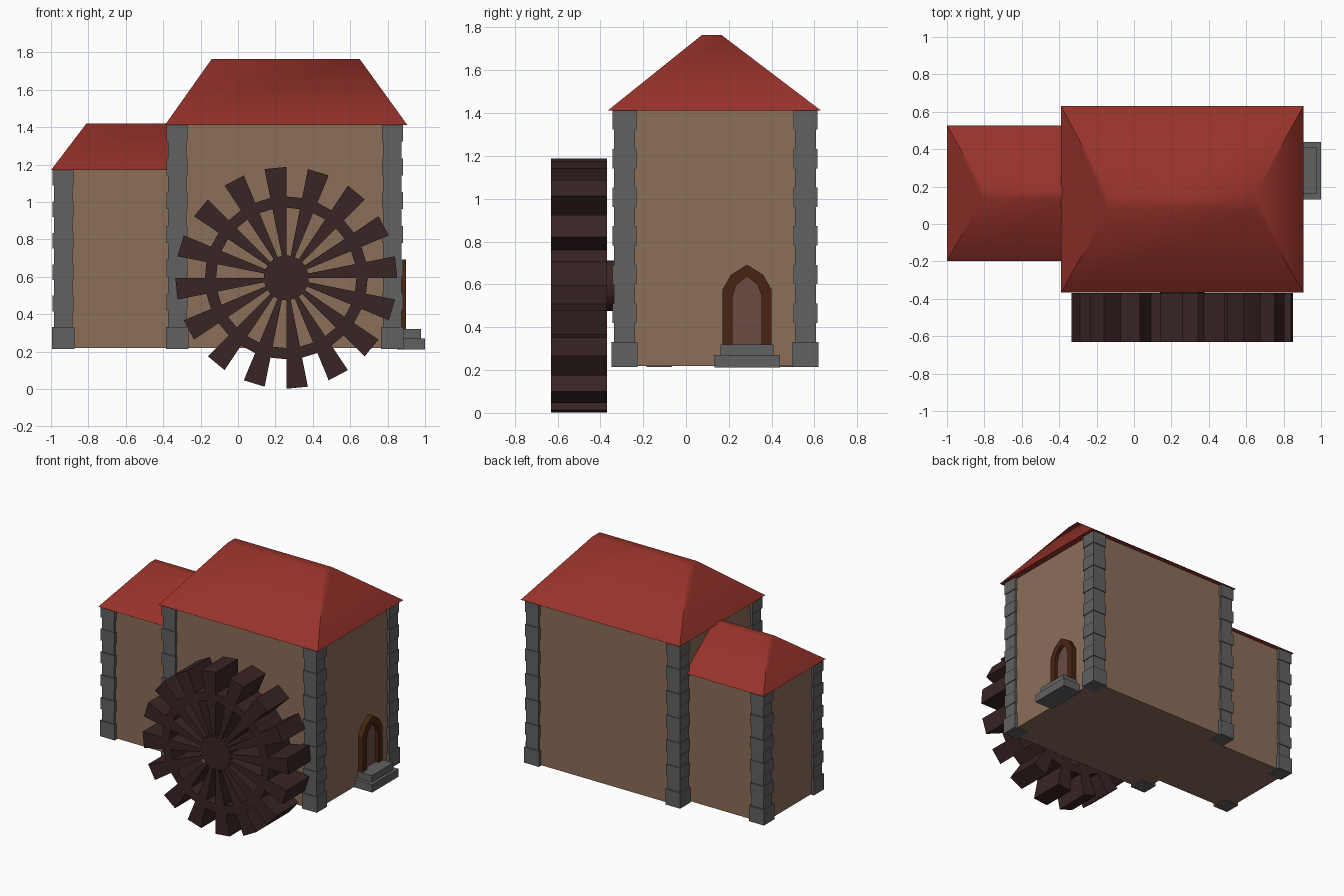
import bpy, bmesh, math

if "Cube" in bpy.data.objects:
    bpy.data.objects.remove(bpy.data.objects["Cube"])


def mat(name, rgb):
    m = bpy.data.materials.new(name)
    m.diffuse_color = (*rgb, 1)
    m.use_nodes = True
    m.node_tree.nodes["Principled BSDF"].inputs["Base Color"].default_value = m.diffuse_color
    return m


PLASTER = mat("plaster", (0.262, 0.156, 0.102))
STONE = mat("grey stone", (0.12, 0.12, 0.12))
TILE = mat("red roof", (0.305, 0.032, 0.023))
WHEEL = mat("dark wheel wood", (0.041, 0.018, 0.018))
FRAME = mat("brown frame wood", (0.065, 0.018, 0.006))
DOOR = mat("door panel", (0.147, 0.07, 0.055))


def finish(bm, name, material, smooth=None):
    bmesh.ops.recalc_face_normals(bm, faces=bm.faces[:])
    me = bpy.data.meshes.new(name)
    bm.to_mesh(me)
    bm.free()
    ob = bpy.data.objects.new(name, me)
    bpy.context.collection.objects.link(ob)
    me.materials.append(material)
    if smooth:
        bpy.ops.object.select_all(action='DESELECT')
        ob.select_set(True)
        bpy.context.view_layer.objects.active = ob
        bpy.ops.object.shade_smooth_by_angle(angle=math.radians(smooth))
    return ob


def frustum(bm, low, z0, high, z1):
    """Solid between two rectangles given as (x0, x1, y0, y1)."""
    rings = []
    for (x0, x1, y0, y1), z in ((low, z0), (high, z1)):
        rings.append([bm.verts.new((x, y, z)) for x, y in
                      ((x0, y0), (x1, y0), (x1, y1), (x0, y1))])
    a, b = rings
    bm.faces.new(a[::-1])
    bm.faces.new(b)
    for i in range(4):
        j = (i + 1) % 4
        bm.faces.new((a[i], a[j], b[j], b[i]))


def block(name, rect, z0, z1, material, top=None, smooth=None):
    bm = bmesh.new()
    frustum(bm, rect, z0, top or rect, z1)
    return finish(bm, name, material, smooth)


# Walls
block("main_walls", (-0.36, 0.86, -0.325, 0.595), 0.22, 1.415, PLASTER)
block("wing_walls", (-0.975, -0.35, -0.16, 0.49), 0.22, 1.175, PLASTER)

# Hipped roofs with narrow flat ridges
block("main_roof", (-0.39, 0.905, -0.365, 0.63), 1.412, 1.765, TILE,
      (-0.14, 0.65, 0.075, 0.165), 60)
block("wing_roof", (-1.0, -0.355, -0.197, 0.527), 1.17, 1.42, TILE,
      (-0.81, -0.355, 0.135, 0.195), 60)


# Corner stones: alternating wide and narrow courses
def square(cx, cy, w):
    return (cx - w / 2, cx + w / 2, cy - w / 2, cy + w / 2)


def quoin(name, cx, cy, top, courses):
    bm = bmesh.new()
    base = square(cx, cy, 0.12)
    frustum(bm, base, 0.215, base, 0.33)
    h = (top - 0.33) / courses
    for i in range(courses):
        r = square(cx, cy, 0.112 if i % 2 else 0.1)
        frustum(bm, r, 0.33 + i * h, r, 0.33 + (i + 1) * h)
    finish(bm, name, STONE)


for x in (-0.325, 0.825):
    for y in (-0.287, 0.558):
        quoin("main_corner_stones", x, y, 1.413, 12)
for y in (-0.125, 0.455):
    quoin("wing_corner_stones", -0.935, y, 1.172, 10)

# Water wheel: flat 32-part layout, thickened
CX, CZ, N = 0.258, 0.594, 32


def polar(r, i):
    a = 2 * math.pi * i / N
    return (CX + r * math.cos(a), 0, CZ + r * math.sin(a))


bm = bmesh.new()
bm.faces.new([bm.verts.new(polar(0.12, i)) for i in range(N)])
for i in range(N):
    bands = [(0.375, 0.435)]                        # rim
    if i % 2 == 0:
        bands += [(0.12, 0.375), (0.435, 0.593)]    # spoke and paddle
    for r0, r1 in bands:
        bm.faces.new([bm.verts.new(polar(r, k)) for r, k in
                      ((r0, i), (r1, i), (r1, i + 1), (r0, i + 1))])
bmesh.ops.remove_doubles(bm, verts=bm.verts[:], dist=0.0005)
wheel = finish(bm, "water_wheel", WHEEL)
wheel.location.y = -0.5
mod = wheel.modifiers.new("thickness", 'SOLIDIFY')
mod.thickness = 0.26
mod.offset = 0


# Extrude an outline along an axis, point(u) gives the 3D position at a depth
def prism(bm, outline, d0, d1, point):
    a = [bm.verts.new(point(p, d0)) for p in outline]
    b = [bm.verts.new(point(p, d1)) for p in outline]
    bm.faces.new(a)
    bm.faces.new(b[::-1])
    for i in range(len(a)):
        j = (i + 1) % len(a)
        bm.faces.new((a[i], a[j], b[j], b[i]))


# Axle into the wall
bm = bmesh.new()
prism(bm, [polar(0.118, i) for i in range(N)], -0.38, -0.31,
      lambda p, d: (p[0], d, p[2]))
finish(bm, "axle", WHEEL, 40)

# Pointed-arch door on the right side
DY = 0.285


def arch(half):
    return half + [(-u, z) for u, z in half[-2::-1]]


outer = arch([(0.115, 0.30), (0.115, 0.575), (0.075, 0.645), (0.0, 0.692)])
inner = arch([(0.068, 0.30), (0.068, 0.545), (0.05, 0.597), (0.0, 0.637)])


def on_wall(p, d):
    return (d, DY + p[0], p[1])


bm = bmesh.new()
for i in range(len(outer) - 1):
    prism(bm, [outer[i], outer[i + 1], inner[i + 1], inner[i]],
          0.855, 0.897, on_wall)
finish(bm, "door_frame", FRAME)
bm = bmesh.new()
prism(bm, inner, 0.855, 0.872, on_wall)
finish(bm, "door", DOOR)

# Door steps
block("lower_step", (0.85, 1.0, 0.132, 0.438), 0.212, 0.27, STONE)
block("upper_step", (0.85, 0.978, 0.16, 0.408), 0.27, 0.32, STONE)
